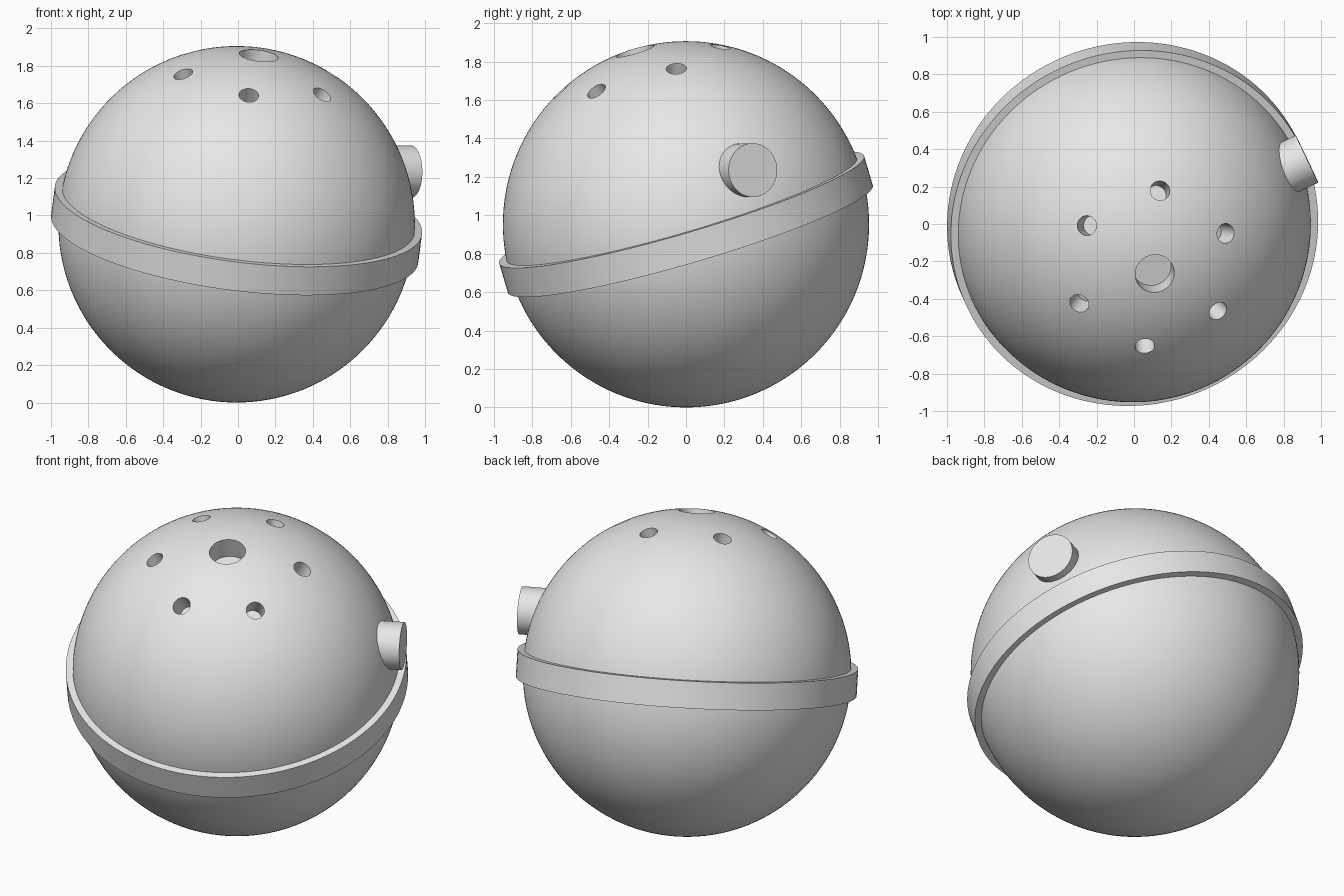
import bpy
import bmesh
from math import radians
from mathutils import Matrix, Vector

cube = bpy.data.objects.get("Cube")
if cube:
    bpy.data.objects.remove(cube, do_unlink=True)

RADIUS = 0.953
CENTRE = Vector((-0.0075, 0, RADIUS))

# Tilted frame shared by every part: the ring axis and the side knob axis
axis = Vector((0.125, -0.28, 0.952)).normalized()
side = Vector((0.9, 0.43, 0.008))
side = (side - axis * side.dot(axis)).normalized()
FRAME = Matrix.Translation(CENTRE) @ Matrix((side, axis.cross(side), axis)).transposed().to_4x4()

grey = bpy.data.materials.new("plain grey")
grey.use_nodes = True
grey.diffuse_color = (0.8, 0.8, 0.8, 1)
grey.node_tree.nodes["Principled BSDF"].inputs["Base Color"].default_value = (0.8, 0.8, 0.8, 1)


def make_object(name, bm):
    """Turn a bmesh built in the tilted frame into an object."""
    bm.transform(FRAME)
    bmesh.ops.recalc_face_normals(bm, faces=bm.faces)
    mesh = bpy.data.meshes.new(name)
    bm.to_mesh(mesh)
    bm.free()
    mesh.materials.append(grey)
    obj = bpy.data.objects.new(name, mesh)
    bpy.context.collection.objects.link(obj)
    return obj


def add_rod(bm, radius, start, end, turn, segments=48):
    """Cylinder from start to end along z, moved by the matrix turn."""
    place = turn @ Matrix.Translation((0, 0, (start + end) / 2))
    bmesh.ops.create_cone(bm, cap_ends=True, segments=segments, radius1=radius,
                          radius2=radius, depth=end - start, matrix=place)


def smooth(obj):
    bpy.ops.object.select_all(action="DESELECT")
    obj.select_set(True)
    bpy.context.view_layer.objects.active = obj
    bpy.ops.object.shade_smooth_by_angle(angle=radians(30))


# Ball
bm = bmesh.new()
bmesh.ops.create_icosphere(bm, subdivisions=6, radius=RADIUS)
ball = make_object("ball", bm)

# Blind holes: one large on the axis, six small around it, all aimed at the centre
bm = bmesh.new()
add_rod(bm, 0.105, 0.815, 1.1, Matrix.Identity(4))
for i in range(6):
    aim = Matrix.Rotation(radians(60 * i), 4, "Z") @ Matrix.Rotation(radians(27.1), 4, "Y")
    add_rod(bm, 0.053, 0.82, 1.1, aim, 32)
cutter = make_object("hole_cutter", bm)
cutter.hide_render = True

drill = ball.modifiers.new("holes", "BOOLEAN")
drill.operation = "DIFFERENCE"
drill.solver = "EXACT"
drill.object = cutter
bpy.context.view_layer.objects.active = ball
bpy.ops.object.modifier_apply(modifier=drill.name)
bpy.data.objects.remove(cutter, do_unlink=True)
smooth(ball)

# Belt: rectangular section spun around the axis
bm = bmesh.new()
section = [bm.verts.new((r, 0, z)) for r, z in
           ((0.93, -0.08), (0.99, -0.08), (0.99, 0.08), (0.93, 0.08))]
edges = [bm.edges.new((section[i], section[(i + 1) % 4])) for i in range(4)]
bmesh.ops.spin(bm, geom=section + edges, cent=(0, 0, 0), axis=(0, 0, 1),
               angle=radians(360), steps=128, use_merge=True)
bmesh.ops.remove_doubles(bm, verts=bm.verts, dist=0.0005)
smooth(make_object("belt_ring", bm))

# Side knob: short rod parallel to the belt plane
bm = bmesh.new()
add_rod(bm, 0.14, 0.8, 0.994,
        Matrix.Translation((0, 0, 0.2875)) @ Matrix.Rotation(radians(90), 4, "Y"), 64)
smooth(make_object("side_knob", bm))
